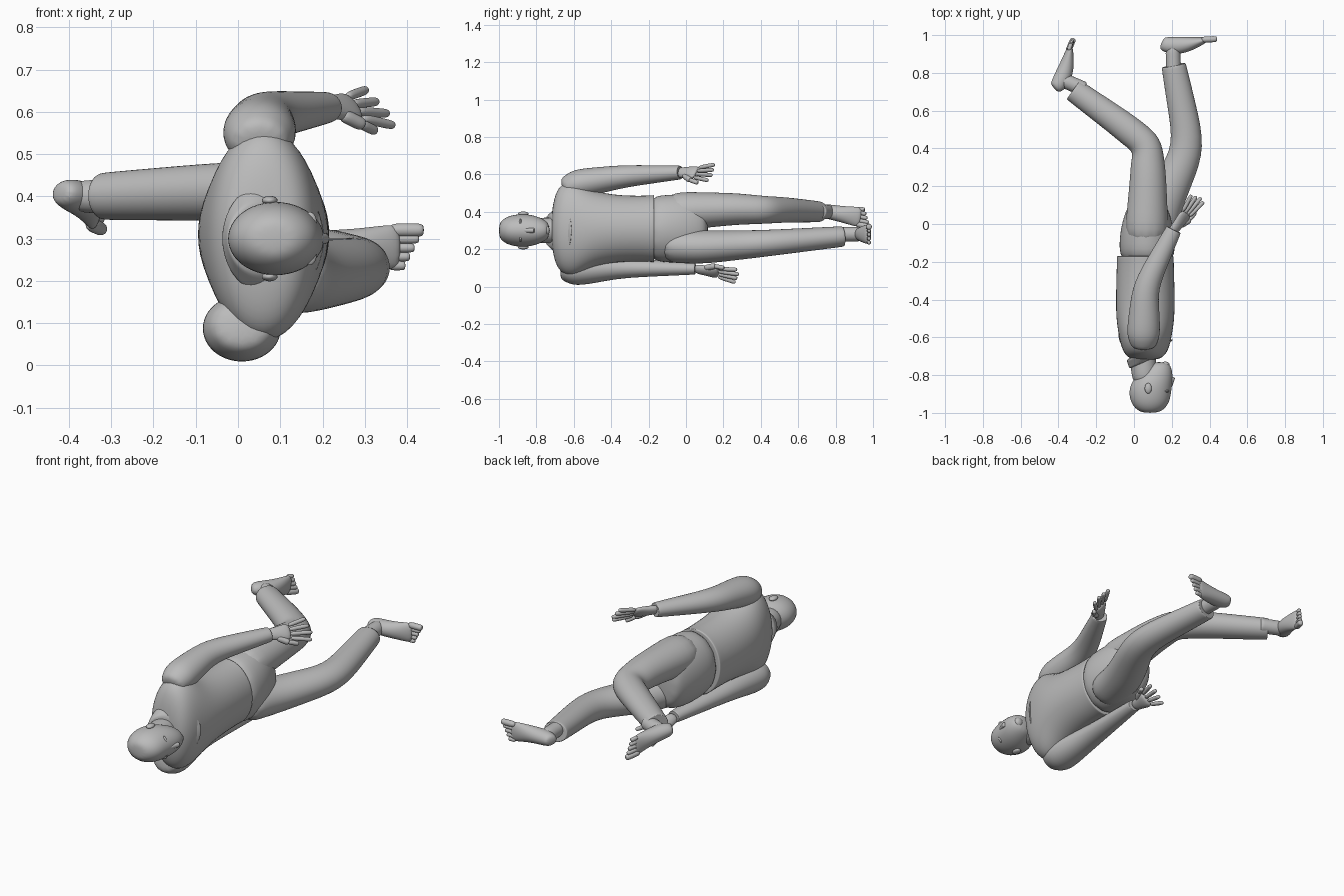
import bpy, bmesh, math
from mathutils import Vector, Matrix

cube = bpy.data.objects.get("Cube")
if cube:
    bpy.data.objects.remove(cube, do_unlink=True)

ALONG_X, ALONG_Y, ALONG_Z = Matrix.Identity(3)
SIDES = 12
ROUNDING = 3 / (2 + math.cos(math.tau / SIDES))  # keeps the girth after smoothing
HEAD_Z = .3
EAR_Y = -.87

grey = bpy.data.materials.new("plain grey")
grey.use_nodes = True
grey.diffuse_color = (.5, .5, .5, 1)
shader = grey.node_tree.nodes["Principled BSDF"]
shader.inputs["Base Color"].default_value = grey.diffuse_color


def loft(mesh, sections, reference=ALONG_Z, axis=None, hem=False):
    """Skin elliptical rings, each given as centre, half width and half height."""
    centres = [Vector(centre) for centre, width, height in sections]
    last = len(centres) - 1
    outlines = []
    for i, (centre, width, height) in enumerate(sections):
        tangent = axis or centres[min(i + 1, last)] - centres[max(i - 1, 0)]
        tangent = tangent.normalized()
        rise = (reference - tangent * reference.dot(tangent)).normalized()
        outlines.append((centres[i], tangent.cross(rise) * width, rise * height))
    if hem:
        centre, across, rise = outlines[-1]
        outlines += [(centre, across * inset, rise * inset) for inset in (.97, .6)]

    rings = []
    for centre, across, rise in outlines:
        angles = [math.tau * step / SIDES for step in range(SIDES)]
        rings.append([mesh.verts.new(centre + ROUNDING * (
            across * math.cos(angle) + rise * math.sin(angle))) for angle in angles])
    for lower, upper in zip(rings, rings[1:]):
        for k in range(SIDES):
            mesh.faces.new((lower[k - 1], lower[k], upper[k], upper[k - 1]))
    mesh.faces.new(rings[0])
    mesh.faces.new(rings[-1])


def finish(name, mesh, placement=None):
    """Turn the built geometry into a smooth, coloured object."""
    bmesh.ops.recalc_face_normals(mesh, faces=mesh.faces)
    for face in mesh.faces:
        face.smooth = True
    data = bpy.data.meshes.new(name)
    mesh.to_mesh(data)
    mesh.free()
    data.materials.append(grey)
    part = bpy.data.objects.new(name, data)
    bpy.context.collection.objects.link(part)
    if placement:
        part.matrix_world = placement
    smoothing = part.modifiers.new("smoothing", "SUBSURF")
    smoothing.levels = smoothing.render_levels = 2


def trunk(name, x, z, profile, lean=0, hem=False):
    """Body section along y; the profile lists y, half depth and half breadth."""
    mesh = bmesh.new()
    sections = [((x + lean * max(0, y - EAR_Y), y, z), depth, breadth)
                for y, depth, breadth in profile]
    loft(mesh, sections, axis=ALONG_Y, hem=hem)
    finish(name, mesh)


def limb(name, joints, flatness, hem=True):
    """Tube through joints (x, y, z, radius), with a ring halfway along each bone."""
    joints = [Vector(joint) for joint in joints]
    path = [joints[0]]
    for start, end in zip(joints, joints[1:]):
        path += [start.lerp(end, .5), end]
    mesh = bmesh.new()
    loft(mesh, [(p.xyz, p.w, p.w * flatness) for p in path], hem=hem)
    finish(name, mesh)


def tube(mesh, start, end, radius, taper=.7, reference=ALONG_Z):
    """Short rounded tube for digits, ankles and the neck."""
    start, end = Vector(start), Vector(end)
    tip = start.lerp(end, .9)
    loft(mesh, [(start, radius, radius), (start.lerp(end, .5), radius, radius),
                (tip, radius, radius), (end, radius * taper, radius * taper)], reference)


def ball(name, centre, size):
    mesh = bmesh.new()
    bmesh.ops.create_icosphere(mesh, subdivisions=2, radius=1)
    bmesh.ops.scale(mesh, vec=size, verts=mesh.verts)
    bmesh.ops.translate(mesh, vec=centre, verts=mesh.verts)
    finish(name, mesh)


def placed(origin, forward, up):
    """Placement whose local x runs forward and local z runs up."""
    forward = Vector(forward).normalized()
    side = Vector(up).cross(forward).normalized()
    placement = Matrix((forward, side, forward.cross(side))).transposed().to_4x4()
    placement.translation = origin
    return placement


def hand(name, placement):
    mesh = bmesh.new()
    palm = [(-.04, .03, .022), (.02, .032, .021), (.06, .042, .02), (.1, .042, .014)]
    loft(mesh, [((x, 0, 0), width, height) for x, width, height in palm])
    for finger in range(4):
        y = .033 - .022 * finger
        reach = .21 - .01 * abs(finger - 1)
        tube(mesh, (.09, y, 0), (reach, y * 1.7, 0), .011)
    tube(mesh, (.02, .02, 0), (.08, .055, 0), .016)
    tube(mesh, (.07, .05, 0), (.13, .065, .01), .012)
    finish(name, mesh, placement)


def foot(name, placement, inner):
    """Sole on local z = 0; inner is the sign of y on the big toe's side."""
    mesh = bmesh.new()
    arch = [(0, .02, .03), (.02, .035, .04), (.07, .04, .047), (.14, .043, .04),
            (.21, .053, .022), (.24, .05, .013)]
    loft(mesh, [((x, 0, height), width, height) for x, width, height in arch])
    tube(mesh, (.06, 0, .03), (.065, 0, .18), .039, taper=1, reference=ALONG_X)
    for toe in range(5):
        y = inner * (.04 - .021 * toe)
        tube(mesh, (.21, y, .014), (.295 - .011 * toe, y, .011), .011 if toe else .016)
    finish(name, mesh, placement)


# Top and hips
trunk("shirt", .06, .31, [(-.72, .065, .08), (-.7, .1, .19), (-.66, .125, .245),
                          (-.59, .14, .26), (-.5, .155, .2), (-.36, .155, .175),
                          (-.2, .15, .175), (-.17, .15, .18)], hem=True)
trunk("hips", .07, .31, [(-.22, .14, .17), (-.1, .15, .18), (0, .135, .185),
                         (.08, .11, .165), (.12, .08, .12)])

# Trouser legs and bare feet
limb("left_leg", [(.065, -.12, .4, .12), (.075, .25, .415, .095), (.07, .42, .41, .082),
                  (-.07, .53, .41, .075), (-.32, .71, .4, .062)], .9)
limb("right_leg", [(.09, -.12, .22, .11), (.15, .1, .21, .105), (.295, .41, .23, .085),
                   (.21, .84, .268, .065)], .84)
foot("left_foot", placed((-.45, .73, .41), (.42, .9, -.17), (.9, -.42, 0)), -1)
foot("right_foot", placed((.145, .99, .28), (1, 0, 0), (0, -1, 0)), 1)

# Sleeves and hands
limb("left_arm", [(.05, -.66, .52, .06), (.05, -.58, .55, .09), (.06, -.33, .59, .068),
                  (.21, -.03, .61, .042)], .88)
limb("right_arm", [(.01, -.67, .1, .065), (.01, -.59, .085, .098), (0, -.34, .1, .063),
                   (.04, .05, .095, .036)], .85)
hand("left_hand", placed((.22, -.02, .61), (.6, .8, 0), (-.6, .45, -.65)))
hand("right_hand", placed((.04, .08, .09), (.15, .95, -.17), (.6, -.2, -.75)))

# Neck, tilted collar and lapels
neck = bmesh.new()
tube(neck, (.04, -.64, HEAD_Z), (.06, -.84, HEAD_Z), .068)
finish("neck", neck)
collar = bmesh.new()
loft(collar, [((.05 + .5 * slide, slide - .735, HEAD_Z), .08 + .8 * slide, .08 + .9 * slide)
              for slide in (0, .01, .06, .08)], axis=Vector((-.4, .9, 0)))
finish("collar", collar)

# Head and face
trunk("head", .085, HEAD_Z, [(-1, .035, .03), (-.985, .07, .055), (-.945, .104, .08),
                             (EAR_Y, .114, .09), (-.81, .1, .08), (-.76, .075, .06),
                             (-.73, .045, .035)], lean=.35)
nose = bmesh.new()
tube(nose, (.185, -.87, HEAD_Z), (.206, -.81, HEAD_Z), .013, taper=.9)
finish("nose", nose)
ball("upper_lip", (.183, -.785, HEAD_Z), (.012, .007, .026))
ball("lower_lip", (.18, -.773, HEAD_Z), (.012, .008, .022))
ball("chin", (.165, -.745, HEAD_Z), (.025, .018, .026))
for side, label in ((1, "left_"), (-1, "right_")):
    ball(label + "eye", (.176, -.86, HEAD_Z + side * .035), (.012, .01, .015))
    ball(label + "brow", (.17, -.885, HEAD_Z + side * .035), (.018, .009, .03))
    ball(label + "ear", (.075, EAR_Y, HEAD_Z + side * .09), (.02, .03, .012))
    limb(label + "lapel", [(.11, -.7, HEAD_Z + side * .1, .022),
                           (.19, -.6, HEAD_Z + side * .02, .015)], 1.3, hem=False)
